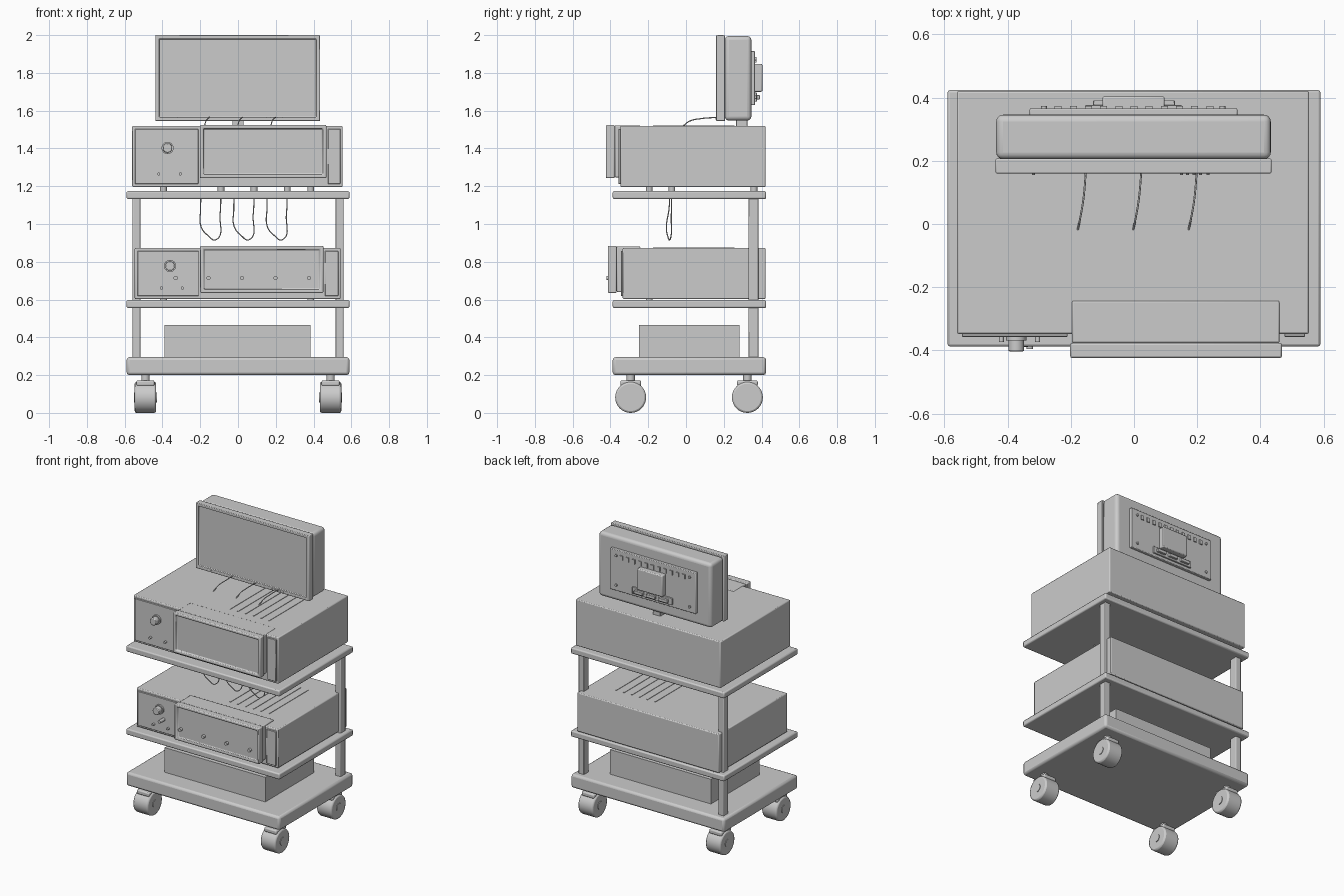
import bpy, bmesh, math
from mathutils import Vector

cube = bpy.data.objects.get("Cube")
if cube:
    bpy.data.objects.remove(cube, do_unlink=True)

grey = bpy.data.materials.new("light_grey")
grey.use_nodes = True
GREY = (0.6, 0.6, 0.6, 1)
grey.diffuse_color = GREY
grey.node_tree.nodes["Principled BSDF"].inputs["Base Color"].default_value = GREY


def finish(bm, name, bevel=0.0, segments=2):
    me = bpy.data.meshes.new(name)
    bm.to_mesh(me)
    bm.free()
    ob = bpy.data.objects.new(name, me)
    bpy.context.collection.objects.link(ob)
    me.materials.append(grey)
    if bevel:
        mod = ob.modifiers.new("rounded_edges", "BEVEL")
        mod.width, mod.segments = bevel, segments
        mod.limit_method = "ANGLE"
    bpy.ops.object.select_all(action="DESELECT")
    ob.select_set(True)
    bpy.context.view_layer.objects.active = ob
    bpy.ops.object.shade_smooth_by_angle(angle=math.radians(35))
    return ob


def box(name, x, y, z, bevel=0.0, segments=2, frame=0.0, depth=0.012):
    """Box from ranges; frame > 0 sinks a panel into the front face."""
    bm = bmesh.new()
    bmesh.ops.create_cube(bm, size=1)
    for v in bm.verts:
        v.co = Vector([r[0] + (c + 0.5) * (r[1] - r[0]) for c, r in zip(v.co, (x, y, z))])
    if frame:
        bm.normal_update()
        front = min(bm.faces, key=lambda f: f.normal.y)
        bmesh.ops.inset_region(bm, faces=[front], thickness=frame)
        inner = bmesh.ops.extrude_face_region(bm, geom=[front])["geom"]
        moved = [g for g in inner if isinstance(g, bmesh.types.BMVert)]
        bmesh.ops.translate(bm, verts=moved, vec=(0, depth, 0))
        if front.is_valid:
            bmesh.ops.delete(bm, geom=[front], context="FACES_ONLY")
        bmesh.ops.recalc_face_normals(bm, faces=bm.faces)
    return finish(bm, name, bevel, segments)


def cylinder(name, centre, radius, length, axis, sides=24, bevel=0.0):
    bm = bmesh.new()
    bmesh.ops.create_cone(bm, cap_ends=True, segments=sides, radius1=radius, radius2=radius, depth=length)
    turn = Vector((0, 0, 1)).rotation_difference(Vector(axis)).to_matrix()
    for v in bm.verts:
        v.co = turn @ v.co + Vector(centre)
    return finish(bm, name, bevel)


def cable(name, points, radius=0.003):
    cu = bpy.data.curves.new(name, "CURVE")
    cu.dimensions = "3D"
    cu.bevel_depth, cu.bevel_resolution = radius, 2
    cu.use_fill_caps = True
    sp = cu.splines.new("BEZIER")
    sp.bezier_points.add(len(points) - 1)
    for bp, p in zip(sp.bezier_points, points):
        bp.co = p
        bp.handle_left_type = bp.handle_right_type = "AUTO"
    cu.materials.append(grey)
    bpy.context.collection.objects.link(bpy.data.objects.new(name, cu))


# Cart shelves, posts and storage box
BACK = 0.424
for name, z, bevel in (("base_shelf", (0.2, 0.295), 0.015),
                       ("middle_shelf", (0.555, 0.597), 0.008),
                       ("top_shelf", (1.132, 1.174), 0.008)):
    box(name, (-0.59, 0.59), (-0.388, BACK), z, bevel)
for side, x in (("right", -0.537), ("left", 0.537)):
    box(side + "_post", (x - 0.021, x + 0.021), (0.33, 0.384), (0.29, 1.14), 0.004)
box("storage_box", (-0.39, 0.385), (-0.25, 0.283), (0.29, 0.466))

# Casters
for x in (-0.49, 0.49):
    for y in (-0.293, 0.325):
        cylinder("caster_wheel", (x, y, 0.082), 0.082, 0.114, (1, 0, 0), 32, 0.01)
        cylinder("caster_hub", (x, y, 0.082), 0.027, 0.122, (1, 0, 0))
        box("caster_bracket", (x - 0.048, x + 0.048), (y - 0.055, y + 0.055), (0.142, 0.172), 0.008)
        cylinder("caster_stem", (x, y, 0.185), 0.022, 0.04, (0, 0, 1))


def device(name, x, z, front, bezel_x, bezel_z, bezel_front, frame, knob, buttons):
    box(name + "_body", x, (front, 0.421), z, 0.006)
    # screen bezel and the housing behind it
    back = bezel_front + 0.047
    box(name + "_screen_bezel", bezel_x, (bezel_front, back), bezel_z, 0.006, 2, frame)
    box(name + "_screen_housing", (bezel_x[0] + 0.005, bezel_x[1] - 0.007), (back, -0.242),
        (bezel_z[0] + 0.004, bezel_z[1] - 0.002), 0.006)
    # control panels either side of the screen
    for label, panel in (("control", (x[0] + 0.015, bezel_x[0] - 0.008)),
                         ("side", (bezel_x[1] + 0.008, x[1] - 0.012))):
        box(f"{name}_{label}_panel", panel, (front - 0.009, front + 0.002),
            (z[0] + 0.016, z[1] - 0.016), 0.002, 1)
    kx, kz = knob
    cylinder(name + "_knob_ring", (kx, front - 0.012, kz), 0.032, 0.018, (0, 1, 0), 32)
    cylinder(name + "_knob", (kx, front - 0.03, kz), 0.025, 0.05, (0, 1, 0), 24, 0.004)
    for bx, bz in buttons:
        cylinder(name + "_button", (bx, front - 0.014, bz), 0.008, 0.022, (0, 1, 0), 12)
    # raised vent lines on the lid
    for i in range(6):
        vx = 0.06 + i * 0.06
        box(name + "_vent", (vx - 0.004, vx + 0.004), (-0.175, 0.256), (z[1] - 0.002, z[1] + 0.003))


device("upper_device", (-0.56, 0.554), (1.196, 1.519), -0.348, (-0.202, 0.468), (1.243, 1.524),
       -0.424, 0.028, (-0.373, 1.402), ((-0.42, 1.265), (-0.305, 1.265)))
device("lower_device", (-0.547, 0.543), (0.603, 0.873), -0.335, (-0.2, 0.452), (0.635, 0.884),
       -0.414, 0.028, (-0.36, 0.778), ((-0.405, 0.661), (-0.294, 0.661)))
for i in range(4):
    cylinder("screen_button", (-0.156 + i * 0.1775, -0.41, 0.714), 0.011, 0.02, (0, 1, 0), 16)
cylinder("panel_button", (-0.33, -0.365, 0.714), 0.011, 0.06, (0, 1, 0), 16)

# Feet under both devices
for x in (-0.395, 0.385):
    for y in (-0.195, 0.36):
        cylinder("upper_device_foot", (x, y, 1.186), 0.018, 0.026, (0, 0, 1))
        cylinder("lower_device_foot", (x, y, 0.6), 0.018, 0.012, (0, 0, 1))

# Monitor
box("monitor_bezel", (-0.438, 0.435), (0.16, 0.207), (1.545, 2.0), 0.004, 2, 0.029)
box("monitor_back", (-0.436, 0.433), (0.205, 0.346), (1.548, 1.995), 0.022, 4)
box("monitor_stand", (-0.03, 0.03), (0.264, 0.325), (1.51, 1.56), 0.004)
box("rear_plate", (-0.33, 0.327), (0.34, 0.366), (1.63, 1.915), 0.004)
box("rear_mount", (-0.1, 0.097), (0.36, 0.404), (1.70, 1.847), 0.006)
box("connector_bar", (-0.155, 0.152), (0.36, 0.376), (1.648, 1.695), 0.003)
for x in (-0.095, 0, 0.095):
    box("rear_connector", (x - 0.034, x + 0.034), (0.37, 0.392), (1.66, 1.682), 0.003)
for i in range(11):
    x = (i - 5) * 0.048
    box("rear_vent", (x - 0.011, x + 0.011), (0.36, 0.373), (1.855, 1.885))
for x in (-0.285, 0.28):
    for z in (1.67, 1.875):
        cylinder("rear_screw", (x, 0.367, z), 0.009, 0.014, (0, 1, 0), 12)

# Small controls under the monitor bezel
for x in (-0.318, 0.15, 0.17, 0.19, 0.21, 0.235):
    cylinder("monitor_button", (x, 0.16, 1.558), 0.005, 0.01, (0, 1, 0), 10)

# Cables: one set from the monitor, one set hanging beneath the top shelf
for i in range(3):
    s = i * 0.1755
    cable("monitor_cable", [(s - 0.152, 0.17, 1.565), (s - 0.16, 0.08, 1.558),
                            (s - 0.17, 0.02, 1.545), (s - 0.178, -0.018, 1.517)])
    cable("hanging_cable", [(s - 0.09, -0.075, 1.195), (s - 0.095, -0.078, 1.05),
                            (s - 0.116, -0.085, 0.917), (s - 0.16, -0.098, 0.94),
                            (s - 0.195, -0.104, 0.985), (s - 0.198, -0.09, 1.08),
                            (s - 0.196, -0.085, 1.16)])
    cylinder("cable_plug", (s - 0.09, -0.075, 1.184), 0.018, 0.024, (0, 0, 1), 16)
